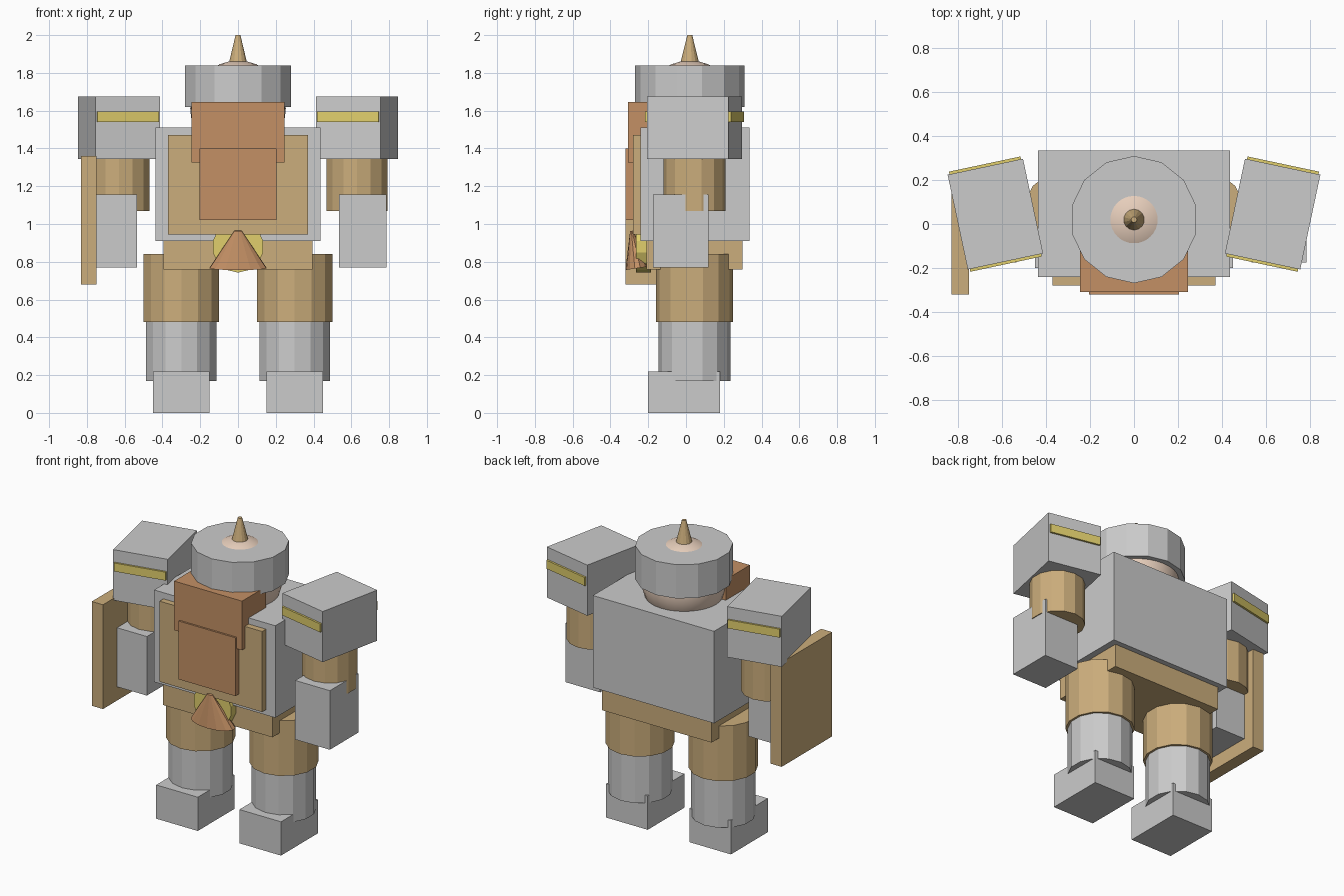
import bpy, math

if "Cube" in bpy.data.objects:
    bpy.data.objects.remove(bpy.data.objects["Cube"])

SIDES = 14


def material(name, rgb):
    m = bpy.data.materials.new(name)
    m.diffuse_color = (*rgb, 1)
    m.use_nodes = True
    m.node_tree.nodes["Principled BSDF"].inputs["Base Color"].default_value = m.diffuse_color
    return m


TAN = material("tan", (0.60, 0.42, 0.20))
ORANGE = material("orange", (0.55, 0.28, 0.13))
YELLOW = material("yellow", (0.75, 0.62, 0.15))
SKIN = material("skin", (0.80, 0.62, 0.50))


def finish(name, mat):
    o = bpy.context.object
    o.name = name
    if mat:
        o.data.materials.append(mat)
    return o


def box(name, x, y, z, mat=None):
    """Box from (min, max) ranges."""
    bpy.ops.mesh.primitive_cube_add(size=1, location=[sum(r) / 2 for r in (x, y, z)])
    o = finish(name, mat)
    o.scale = [r[1] - r[0] for r in (x, y, z)]
    return o


def drum(name, x, y, r, z, mat=None, top=None):
    """Upright faceted cylinder, or a cone when a top radius is given."""
    bpy.ops.mesh.primitive_cone_add(vertices=SIDES, radius1=r, radius2=r if top is None else top,
                                    depth=z[1] - z[0], location=(x, y, sum(z) / 2))
    return finish(name, mat)


# Body
box("torso", (-0.437, 0.437), (-0.24, 0.335), (0.91, 1.51))
box("chest_plate", (-0.37, 0.37), (-0.28, -0.2), (0.945, 1.47), TAN)
box("waist", (-0.395, 0.395), (-0.21, 0.30), (0.76, 0.95), TAN)

# Belt buckle disc, facing forward
o = drum("belt_buckle", 0, -0.225, 0.137, (0.84, 0.92), YELLOW)
o.location.z = 0.88
o.rotation_euler.x = math.pi / 2

# Head, helmet and spike
bpy.ops.mesh.primitive_uv_sphere_add(segments=32, ring_count=16, radius=0.253, location=(0, 0.02, 1.612))
finish("head", SKIN)
bpy.ops.object.shade_smooth()
drum("helmet_band", 0, 0.02, 0.289, (1.62, 1.84))
drum("helmet_spike", 0, 0.02, 0.05, (1.85, 2.0), TAN, top=0.013)

# Beard in three pieces
box("beard_upper", (-0.245, 0.245), (-0.308, -0.06), (1.325, 1.645), ORANGE)
box("beard_lower", (-0.205, 0.205), (-0.32, -0.2), (1.02, 1.40), ORANGE)
o = drum("beard_tip", 0, -0.272, 0.155, (0.765, 0.965), ORANGE, top=0.02)
o.scale.y = 0.42
o.rotation_euler.x = math.radians(9)

# Arms and legs, mirrored
for side, s in (("right", -1), ("left", 1)):
    def span(a, b):
        return tuple(sorted((s * a, s * b)))

    box(side + "_foot", span(0.15, 0.45), (-0.2, 0.18), (0, 0.22))
    drum(side + "_shin", s * 0.3, 0.045, 0.191, (0.17, 0.5))
    drum(side + "_thigh", s * 0.3, 0.045, 0.205, (0.48, 0.84), TAN)
    drum(side + "_upper_arm", s * 0.63, 0.045, 0.165, (1.07, 1.45), TAN)
    box(side + "_forearm", span(0.535, 0.785), (-0.175, 0.12), (0.77, 1.155))
    # Shoulder guard with a trim bar through it, turned outward
    for o in (box(side + "_shoulder", span(0.455, 0.805), (-0.175, 0.265), (1.345, 1.675)),
              box(side + "_shoulder_trim", span(0.464, 0.796), (-0.1875, 0.2775), (1.54, 1.595), YELLOW)):
        o.rotation_euler.z = math.radians(-12 * s)

# Shield on one arm
box("shield", (-0.83, -0.75), (-0.32, 0.20), (0.68, 1.36), TAN)
